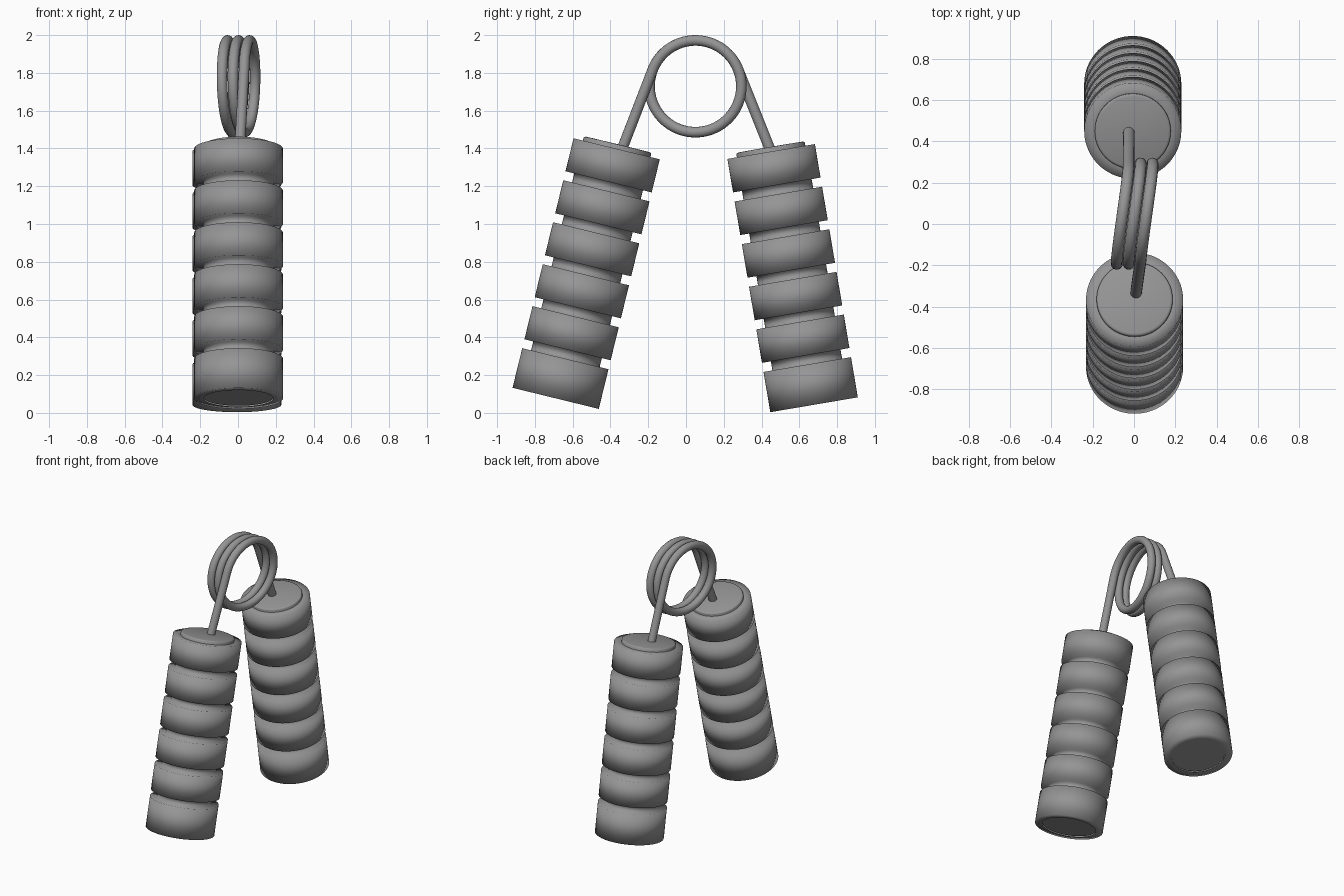
import bpy, bmesh, math
from mathutils import Vector

if "Cube" in bpy.data.objects:
    bpy.data.objects.remove(bpy.data.objects["Cube"])

R_GRIP, R_GROOVE, R_CORE = 0.235, 0.187, 0.184
LENGTH, PITCH, BAND = 1.36, 0.2288, 0.18

grey = bpy.data.materials.new("dark_grey")
grey.diffuse_color = (0.3, 0.3, 0.3, 1)
grey.use_nodes = True
grey.node_tree.nodes["Principled BSDF"].inputs["Base Color"].default_value = grey.diffuse_color


def finish(ob, angle):
    """Smooth shading, keeping edges sharper than the angle, and the colour."""
    ob.data.materials.append(grey)
    bpy.ops.object.select_all(action='DESELECT')
    ob.select_set(True)
    bpy.context.view_layer.objects.active = ob
    bpy.ops.object.shade_smooth_by_angle(angle=math.radians(angle))


def lathe(name, profile, base, top, angle, steps=72):
    """Spin an (r, h) profile round the axis running from base towards top."""
    bm = bmesh.new()
    verts = [bm.verts.new((r, 0, h)) for r, h in profile]
    edges = [bm.edges.new(pair) for pair in zip(verts, verts[1:])]
    bmesh.ops.spin(bm, geom=verts + edges, cent=(0, 0, 0), axis=(0, 0, 1),
                   angle=math.tau, steps=steps)
    bmesh.ops.remove_doubles(bm, verts=bm.verts, dist=1e-5)
    bmesh.ops.recalc_face_normals(bm, faces=bm.faces)
    mesh = bpy.data.meshes.new(name)
    bm.to_mesh(mesh)
    bm.free()
    ob = bpy.data.objects.new(name, mesh)
    bpy.context.collection.objects.link(ob)
    ob.location = base
    ob.rotation_euler.x = -math.atan2(top[1] - base[1], top[2] - base[2])
    finish(ob, angle)


# Banded sleeve profile: a tall bottom band, then five more between grooves
sleeve = [(R_CORE, 0), (R_GRIP, 0)]
for i in range(5):
    t = LENGTH - (4 - i) * PITCH - BAND
    b = t - (PITCH - BAND)
    sleeve += [(R_GRIP, b), (R_GROOVE, b), (R_GROOVE, t), (R_GRIP, t)]
sleeve += [(R_GRIP, LENGTH), (R_CORE, LENGTH)]

# Inner core, slightly recessed at the bottom and raised as a cap on top
core = [(0, 0.005), (R_CORE, 0.005), (R_CORE, LENGTH + 0.016),
        (R_CORE - 0.003, LENGTH + 0.021), (R_CORE - 0.012, LENGTH + 0.024),
        (0, LENGTH + 0.025)]

handles = {
    "front": ((0.003, -0.69, 0.077), (0.003, -0.368, 1.394)),
    "back": ((-0.006, 0.678, 0.043), (-0.006, 0.451, 1.382)),
}
for side, (base, top) in handles.items():
    lathe(side + "_grip_sleeve", sleeve, base, top, 180)
    lathe(side + "_grip_core", core, base, top, 60)

# Spring: slanted coil of wire with a straight leg into each handle
R, CY, CZ, WIRE = 0.243, 0.05, 1.729, 0.028
a0 = math.radians(20.7)
a1 = math.tau * 2 + math.pi - a0
mid = (a0 + a1) / 2
path = [Vector((-0.025, 0.451, 1.38))]
N = 180
for i in range(N + 1):
    a = a0 + (a1 - a0) * i / N
    y = R * math.cos(a)
    path.append(Vector((0.003 + 0.058 * (a - mid) / math.tau + 0.177 * y,
                        CY + y, CZ + R * math.sin(a))))
path.append(Vector((0.008, -0.345, 1.38)))

curve = bpy.data.curves.new("spring_wire", 'CURVE')
curve.dimensions = '3D'
curve.bevel_depth = WIRE
curve.bevel_resolution = 6
curve.use_fill_caps = True
spline = curve.splines.new('POLY')
spline.points.add(len(path) - 1)
for p, co in zip(spline.points, path):
    p.co = (*co, 1)
spring = bpy.data.objects.new("spring_wire", curve)
bpy.context.collection.objects.link(spring)
bpy.ops.object.select_all(action='DESELECT')
spring.select_set(True)
bpy.context.view_layer.objects.active = spring
bpy.ops.object.convert(target='MESH')
finish(bpy.context.view_layer.objects.active, 35)
